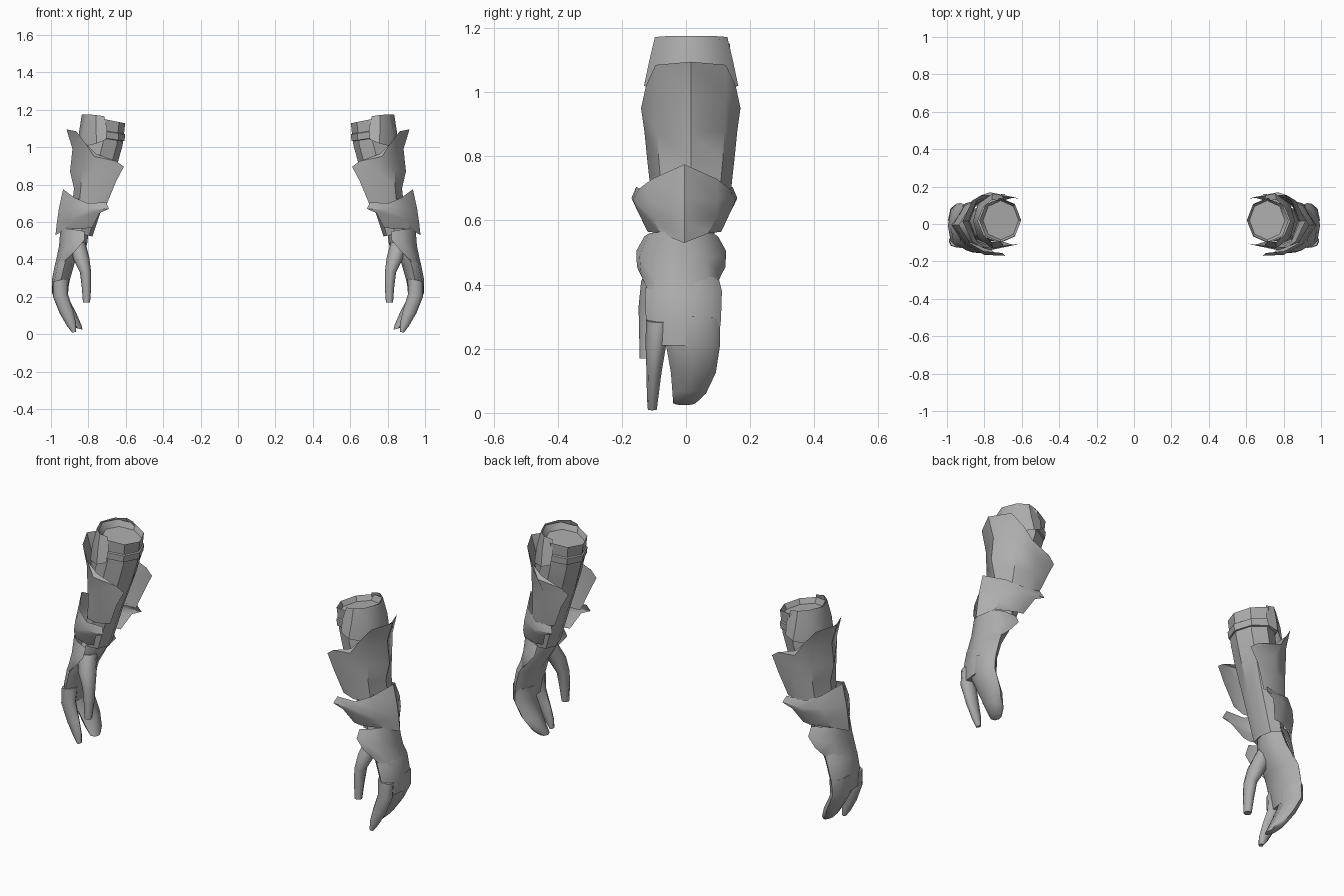
import bpy, bmesh, math

steel = bpy.data.materials.new("grey_steel")
steel.diffuse_color = (0.42, 0.42, 0.42, 1)


def finish(name, bm, angle):
    """Make the object, mirror it to the other arm and smooth its shading."""
    me = bpy.data.meshes.new(name)
    bm.to_mesh(me)
    bm.free()
    me.materials.append(steel)
    ob = bpy.data.objects.new(name, me)
    bpy.context.collection.objects.link(ob)
    bpy.ops.object.select_all(action='DESELECT')
    ob.select_set(True)
    bpy.context.view_layer.objects.active = ob
    bpy.ops.object.shade_smooth_by_angle(angle=math.radians(angle))
    ob.modifiers.new("other_arm", 'MIRROR').use_mirror_merge = False


def skin(bm, rows, closed):
    grid = [[bm.verts.new(p) for p in row] for row in rows]
    n = len(grid[0])
    for a, b in zip(grid, grid[1:]):
        for i in range(n if closed else n - 1):
            j = (i + 1) % n
            bm.faces.new((a[i], b[i], b[j], a[j]))
    return grid


def tube(name, rings, sides=8, tilt=0.0, angle=40):
    """Loft rings of (x, y, z, radius x, radius y) from top to bottom."""
    bm = bmesh.new()
    rows = []
    for x, y, z, rx, ry in rings:
        turn = [2 * math.pi * i / sides for i in range(sides)]
        rows.append([(x + rx * math.cos(t), y + ry * math.sin(t),
                      z + tilt * rx * math.cos(t)) for t in turn])
    grid = skin(bm, rows, True)
    bm.faces.new(grid[0])
    bm.faces.new(grid[-1][::-1])
    finish(name, bm, angle)


def plate(name, cy, rows):
    """Curved plate: rows of (x, offset from cy, z) from front edge to ridge."""
    bm = bmesh.new()
    full = []
    for row in rows:
        front = [(x, cy - d, z) for x, d, z in row]
        back = [(x, cy + d, z) for x, d, z in row[-2::-1]]
        full.append(front + back)
    skin(bm, full, False)
    finish(name, bm, 40)


# Sleeve: recessed top, rim, then down to the flared wrist opening
tube("forearm_sleeve", [
    (.712, .02, 1.12, .095, .105), (.715, .02, 1.15, .112, .118),
    (.72, .02, 1.03, .103, .11), (.745, .015, .93, .10, .108),
    (.79, .005, .75, .082, .095), (.84, 0, .535, .062, .088),
    (.842, 0, .55, .05, .075)], sides=8, tilt=.2)
tube("sleeve_band", [
    (.718, .02, 1.09, .105, .11), (.72, .02, 1.085, .117, .123),
    (.722, .02, 1.05, .115, .121), (.722, .02, 1.045, .10, .105)],
    sides=8, tilt=.15)

# Overlapping arm plates
plate("upper_cuff_plate", .016, [
    [(.715, .108, 1.165), (.76, .113, 1.172), (.805, .075, 1.175), (.835, 0, 1.175)],
    [(.70, .125, 1.10), (.76, .13, 1.10), (.825, .085, 1.09), (.85, 0, 1.08)],
    [(.705, .138, 1.04), (.755, .147, 1.02), (.835, .09, 1.0), (.86, 0, .99)]])
plate("forearm_plate", .015, [
    [(.76, .135, .965), (.815, .14, 1.02), (.865, .11, 1.085), (.917, 0, 1.095)],
    [(.65, .13, .925), (.77, .155, .95), (.84, .11, .98), (.885, 0, .99)],
    [(.61, .12, .895), (.74, .145, .88), (.84, .105, .88), (.898, 0, .87)],
    [(.65, .125, .82), (.75, .137, .80), (.84, .10, .79), (.877, 0, .78)],
    [(.70, .11, .70), (.77, .125, .69), (.85, .09, .68), (.89, 0, .66)]])
plate("wrist_plate", -.005, [
    [(.705, .15, .705), (.805, .14, .70), (.875, .10, .73), (.935, 0, .775)],
    [(.69, .165, .67), (.80, .16, .665), (.90, .105, .665), (.958, 0, .67)],
    [(.74, .155, .648), (.80, .15, .64), (.91, .10, .61), (.968, 0, .60)],
    [(.78, .115, .57), (.82, .115, .565), (.92, .075, .56), (.976, 0, .53)]])
plate("hand_plate", -.015, [
    [(.82, .115, .55), (.88, .10, .56), (.93, .06, .565), (.95, 0, .555)],
    [(.82, .14, .505), (.88, .13, .49), (.93, .08, .48), (.957, 0, .47)],
    [(.86, .138, .455), (.90, .125, .43), (.95, .08, .41), (.972, 0, .40)],
    [(.895, .12, .42), (.93, .105, .385), (.968, .07, .37), (.98, 0, .36)]])

# Hand: palm, joined fingers, separate forefinger and thumb
tube("palm", [
    (.845, 0, .56, .048, .075), (.872, -.008, .48, .065, .095),
    (.925, -.008, .38, .052, .12), (.947, -.008, .29, .048, .117),
    (.952, -.008, .21, .038, .108)], angle=60)
tube("joined_fingers", [
    (.948, .02, .29, .045, .085), (.952, .022, .21, .042, .084),
    (.91, .023, .125, .045, .07), (.875, .01, .06, .037, .052),
    (.855, -.005, .03, .024, .035)], tilt=.25, angle=60)
tube("forefinger", [
    (.948, -.085, .29, .042, .04), (.95, -.094, .21, .04, .032),
    (.918, -.1, .12, .036, .023), (.89, -.104, .05, .025, .018),
    (.877, -.105, .01, .01, .014)], tilt=-.2, angle=60)
tube("thumb", [
    (.865, -.05, .49, .05, .05), (.84, -.09, .41, .045, .05),
    (.815, -.112, .33, .03, .036), (.81, -.118, .25, .025, .028),
    (.81, -.125, .17, .019, .02)], angle=60)
